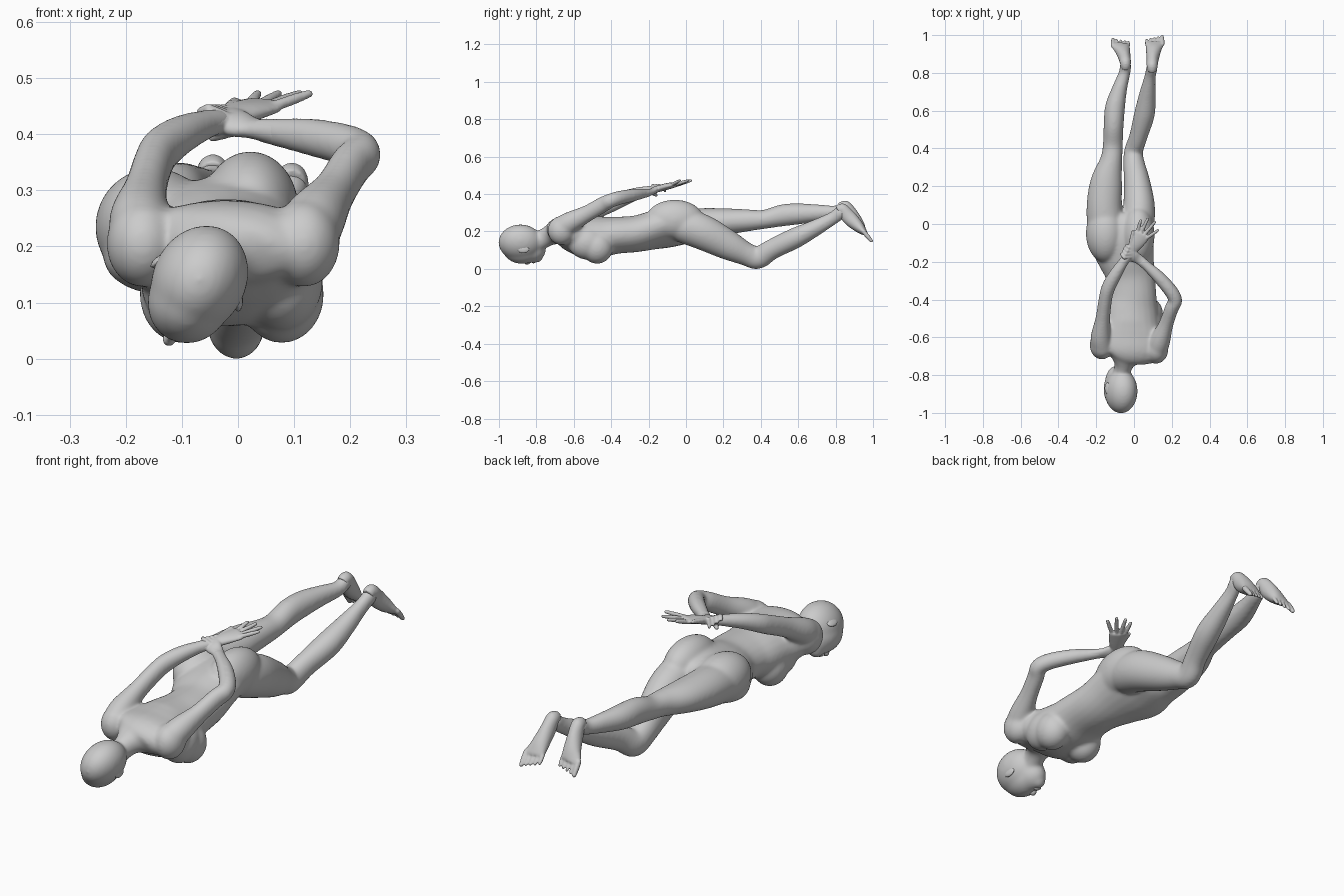
import bpy, bmesh, math
from mathutils import Vector, Matrix

bm = bmesh.new()


def spline(p0, p1, p2, p3, t):
    return [0.5 * (2*b + (c-a)*t + (2*a-5*b+4*c-d)*t*t + (3*b-a-3*c+d)*t**3)
            for a, b, c, d in zip(p0, p1, p2, p3)]


def limb(stations, steps=5, sides=24, grow=.0):
    """Loft ellipses (x, y, z, width, depth, roll) along a smooth path."""
    s = [tuple(p) + (0,) * (6 - len(p)) for p in stations]
    s = [s[0]] + s + [s[-1]]
    pts = [spline(*s[i:i+4], k / steps) for i in range(len(s) - 3) for k in range(steps)]
    pts.append(s[-1])
    rings = []
    for i, p in enumerate(pts):
        t = (Vector(pts[min(i+1, len(pts)-1)][:3]) - Vector(pts[max(i-1, 0)][:3])).normalized()
        u = Vector((1, 0, 0))
        u = (u - t * t.dot(u)).normalized()
        v = u.cross(t)
        r = math.radians(p[5])
        u, v = u*math.cos(r) + v*math.sin(r), v*math.cos(r) - u*math.sin(r)
        w, d = p[3] + grow, p[4] + grow
        rings.append([bm.verts.new(Vector(p[:3]) + u*w*math.cos(a) + v*d*math.sin(a))
                      for a in (2*math.pi*k/sides for k in range(sides))])
    for A, B in zip(rings, rings[1:]):
        for k in range(sides):
            bm.faces.new((A[k], A[(k+1) % sides], B[(k+1) % sides], B[k]))
    bm.faces.new(rings[0][::-1])
    bm.faces.new(rings[-1])


def blob(c, r, frame=Matrix()):
    m = frame @ Matrix.Translation(c) @ Matrix.Diagonal((*r, 1))
    bmesh.ops.create_uvsphere(bm, u_segments=28, v_segments=18, radius=1, matrix=m)


def digit(a, b, r):
    """Finger or toe: tapered tube with rounded ends."""
    a, b = Vector(a), Vector(b)
    limb([(*a, r, r), (*a.lerp(b, .5), r, r), (*b, r*.8, r*.8)], 3, 12)
    blob(a, (r, r, r))
    blob(b, (r*.8,)*3)


def fuse(name, voxel, iterations):
    """Turn the parts gathered so far into one smooth skin."""
    global bm
    bmesh.ops.recalc_face_normals(bm, faces=bm.faces)
    mesh = bpy.data.meshes.new(name)
    bm.to_mesh(mesh)
    bm.free()
    bm = bmesh.new()
    ob = bpy.data.objects.new(name, mesh)
    bpy.context.collection.objects.link(ob)
    m = ob.modifiers.new("fuse", 'REMESH')
    m.mode, m.voxel_size, m.use_smooth_shade = 'VOXEL', voxel, True
    m = ob.modifiers.new("soften", 'SMOOTH')
    m.factor, m.iterations = .5, iterations


# neck, chest, waist and rolled pelvis
limb([(-.07, -.81, .135, .044, .05), (-.055, -.75, .168, .047, .05), (-.045, -.71, .188, .085, .058),
      (-.03, -.67, .203, .165, .076), (-.025, -.6, .186, .175, .098), (-.022, -.53, .172, .156, .112),
      (-.02, -.45, .172, .145, .107), (-.015, -.37, .18, .132, .097, 4), (-.02, -.27, .187, .13, .095, 8),
      (-.045, -.17, .208, .155, .097, 14), (-.07, -.07, .222, .177, .093, 17),
      (-.075, .02, .225, .14, .075, 17), (-.07, .06, .225, .08, .05, 17)], grow=.002)
# breasts and buttocks
for x in (.078, -.1):
    blob((x, -.475, .115), (.076, .085, .088))
    blob((x, -.53, .14), (.074, .10, .09))
blob((.022, -.06, .264), (.087, .155, .106))
blob((-.15, -.05, .235), (.105, .155, .105))

# head, turned to one side: local x across, z towards the crown's back
head = Matrix.Translation((-.073, -.885, .132)) @ Matrix.Rotation(math.radians(27), 4, 'Y')
blob((0, 0, .01), (.084, .118, .1), head)
blob((0, .01, -.03), (.074, .105, .08), head)
blob((0, .05, -.035), (.062, .086, .072), head)
blob((0, .088, -.075), (.034, .032, .032), head)

# bent leg and straight leg
limb([(-.01, -.12, .23, .04, .05), (.012, -.04, .235, .08, .085), (.027, .08, .2, .082, .092),
      (.016, .22, .13, .067, .078), (0, .32, .08, .054, .06), (-.002, .385, .06, .047, .058),
      (.022, .46, .105, .045, .052), (.055, .58, .163, .052, .053), (.07, .68, .213, .042, .043),
      (.085, .78, .268, .027, .033), (.095, .825, .30, .028, .033), (.097, .84, .315, .024, .026)],
     grow=.003)
limb([(-.115, -.12, .225, .05, .05), (-.14, -.04, .225, .095, .085), (-.157, .08, .24, .092, .082),
      (-.147, .22, .253, .082, .068), (-.12, .34, .26, .056, .055), (-.112, .42, .265, .05, .048),
      (-.108, .52, .287, .05, .056), (-.1, .62, .295, .05, .052), (-.075, .72, .3, .037, .041),
      (-.05, .8, .305, .028, .031), (-.045, .84, .322, .028, .03), (-.045, .855, .333, .023, .024)],
     grow=.003)

# arms folded behind the back
limb([(-.165, -.66, .21, .055, .06), (-.175, -.6, .248, .052, .055), (-.165, -.5, .30, .036, .042),
      (-.15, -.39, .35, .033, .04), (-.135, -.335, .375, .034, .038), (-.10, -.27, .40, .032, .032),
      (-.055, -.2, .418, .024, .024), (-.025, -.16, .425, .022, .018)], grow=.003)
limb([(.115, -.675, .21, .055, .06), (.137, -.62, .248, .052, .055), (.17, -.53, .295, .036, .042),
      (.20, -.445, .343, .034, .04), (.219, -.405, .364, .034, .036), (.195, -.355, .38, .034, .035),
      (.13, -.28, .395, .031, .031), (.06, -.215, .405, .023, .022), (.03, -.19, .41, .024, .018)],
     grow=.003)
# shoulders
blob((-.17, -.64, .205), (.065, .078, .078))
blob((.117, -.665, .205), (.065, .075, .078))
fuse("body", .006, 30)

# nose, lips and ears
limb([(0, -.005, -.094, .006, .008), (0, .022, -.104, .008, .01),
      (0, .036, -.11, .012, .012), (0, .048, -.1, .012, .012)], 4, 16)
bmesh.ops.transform(bm, matrix=head, verts=bm.verts)
blob((0, .07, -.1), (.022, .013, .011), head)
for s in (-1, 1):
    ear = head @ Matrix.Translation((s*.08, .015, .004)) @ Matrix.Rotation(-s*.5, 4, 'Y')
    blob((0, 0, .006), (.009, .033, .022), ear)
fuse("face_details", .004, 4)

# feet with toes
for x, y, z, dx, side in ((.096, .843, .318, .012, 1), (-.045, .858, .333, -.025, -1)):
    k = 1 if side > 0 else .8
    limb([(x, y-.03, z-.008, .025, .029), (x, y-.005, z+.0, .028, .03),
          (x+dx*.2, y+.028*k, z-.042, .031, .038),
          (x+dx*.6, y+.075*k, z-.088, .039, .031), (x+dx, y+.105*k, z-.118, .046, .019),
          (x+dx, y+.115*k, z-.13, .043, .012)], grow=.001)
    blob((x, y-.002, z+.004), (.026, .024, .027))
    for i in range(5):
        tx = x + dx - side*(i-2)*.0205
        l = 1 - .1*i
        r = .0125 if i == 0 else .009
        digit((tx, y+.108*k, z-.12), (tx, y+(.108+.04*l)*k, z-.12-.048*l), r)
fuse("feet", .004, 10)

# open hand with fingers and thumb
limb([(-.075, -.23, .41, .026, .026), (-.025, -.16, .425, .024, .018), (.01, -.105, .44, .038, .018),
      (.04, -.06, .45, .044, .014), (.045, -.052, .451, .04, .011)])
for a, b in (((.018, -.042), (.035, .018)), ((.036, -.048), (.072, .026)),
             ((.052, -.06), (.11, .01)), ((.065, -.076), (.126, -.034))):
    digit((*a, .45), (*b, .472), .0098)
digit((-.02, -.12, .44), (-.006, -.042, .458), .011)
# gripping hand with fingers and thumb
limb([(.08, -.233, .402, .026, .025), (.03, -.19, .41, .026, .018), (-.005, -.17, .42, .036, .018),
      (-.025, -.155, .43, .034, .013)])
for i in range(4):
    m = (-.052 + i*.008, -.178 + i*.018, .446)
    digit((-.02 + i*.006, -.175 + i*.016, .43), m, .0098)
    digit(m, (-.068 + i*.009, -.16 + i*.016, .44 - i*.008), .009)
digit((0, -.19, .41), (-.045, -.16, .395), .011)
fuse("hands", .004, 5)
